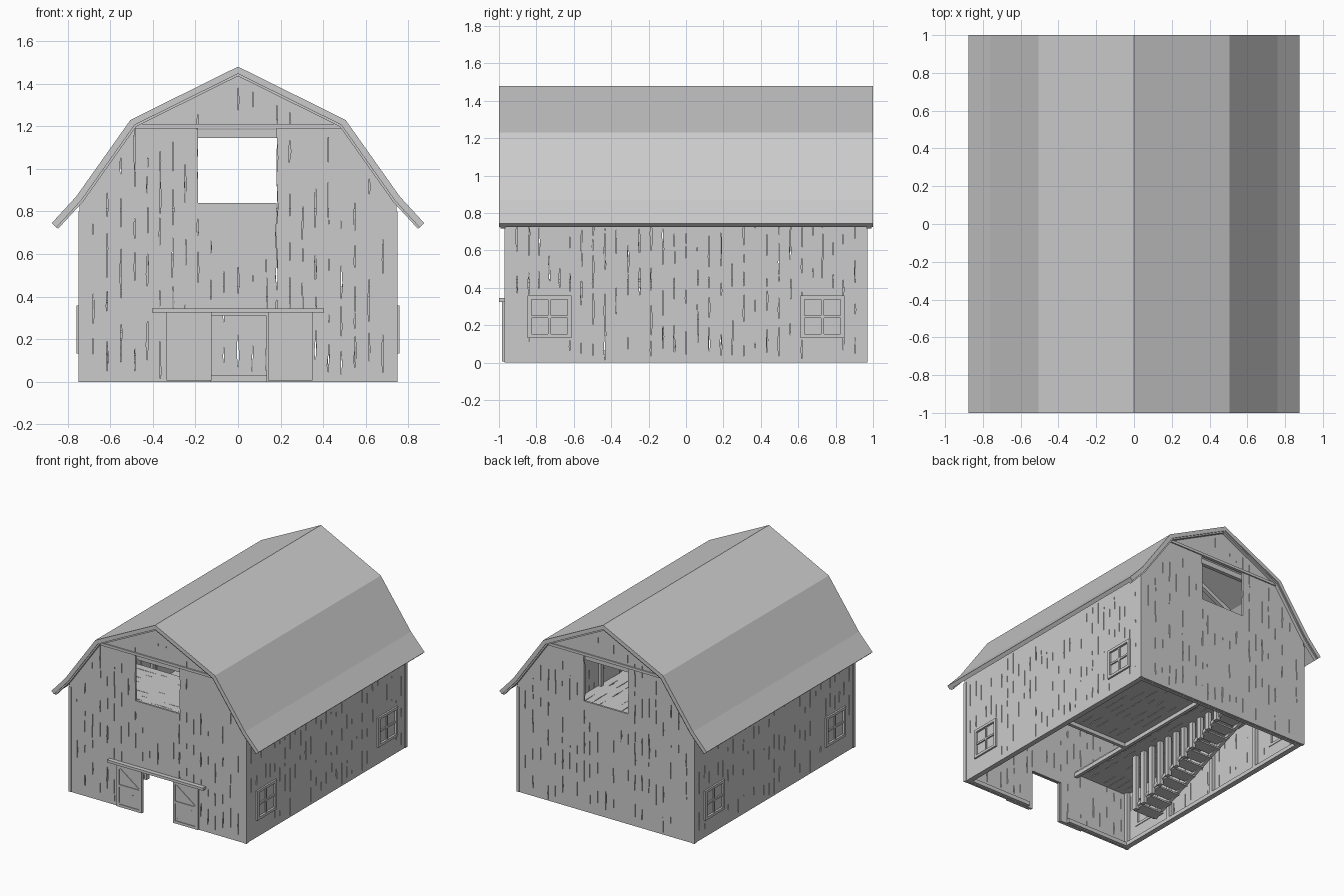
import bpy, bmesh, math, random
from mathutils import Vector

if "Cube" in bpy.data.objects:
    bpy.data.objects.remove(bpy.data.objects["Cube"])
random.seed(4)

PROFILE = [(-.875, .745), (-.76, .87), (-.505, 1.23), (0, 1.48),
           (.505, 1.23), (.76, .87), (.875, .745)]
SILL_Y = .967


def finish(name, bm):
    bmesh.ops.recalc_face_normals(bm, faces=bm.faces)
    me = bpy.data.meshes.new(name)
    bm.to_mesh(me)
    bm.free()
    ob = bpy.data.objects.new(name, me)
    bpy.context.collection.objects.link(ob)
    return ob


def prisms(name, polys, place, a, b):
    """Extrude flat outlines from depth a to depth b."""
    bm = bmesh.new()
    for poly in polys:
        lo = [bm.verts.new(place(u, v, a)) for u, v in poly]
        hi = [bm.verts.new(place(u, v, b)) for u, v in poly]
        bm.faces.new(lo)
        bm.faces.new(hi[::-1])
        for i in range(len(lo)):
            j = (i + 1) % len(lo)
            bm.faces.new((lo[i], lo[j], hi[j], hi[i]))
    return finish(name, bm)


def boxes(name, items):
    """One object from boxes given as x0,x1,y0,y1,z0,z1."""
    bm = bmesh.new()
    for x0, x1, y0, y1, z0, z1 in items:
        for v in bmesh.ops.create_cube(bm, size=1)['verts']:
            v.co = ((x0 + x1) / 2 + v.co.x * (x1 - x0), (y0 + y1) / 2 + v.co.y * (y1 - y0),
                    (z0 + z1) / 2 + v.co.z * (z1 - z0))
    return finish(name, bm)


def beams(name, items, w=.03):
    """Square timbers between pairs of points."""
    bm = bmesh.new()
    for p, q in items:
        p, q = Vector(p), Vector(q)
        m = (q - p).to_track_quat('Z', 'Y').to_matrix()
        for v in bmesh.ops.create_cube(bm, size=1)['verts']:
            v.co = (p + q) / 2 + m @ Vector((v.co.x * w, v.co.y * w, v.co.z * (q - p).length))
    return finish(name, bm)


def offset(pts, d):
    """Shift the roof line inward by d with mitred corners."""
    pts = [Vector(p) for p in pts]
    nor = []
    for p, q in zip(pts, pts[1:]):
        t = (q - p).normalized()
        nor.append(Vector((t.y, -t.x)))
    out = []
    for i, p in enumerate(pts):
        n0, n1 = nor[max(i - 1, 0)], nor[min(i, len(nor) - 1)]
        m = (n0 + n1).normalized()
        out.append(tuple(p + m * d / m.dot(n0)))
    return out


UNDER = offset(PROFILE, .03)


def roof_z(x):
    for (x0, z0), (x1, z1) in zip(UNDER, UNDER[1:]):
        if x0 <= x <= x1:
            return z0 + (z1 - z0) * (x - x0) / (x1 - x0)


def plank(u0, u1, v0, top0, top1):
    """A board outline with random worn splits down both edges."""
    def edge(u, s, top):
        pts, v = [(u, v0)], v0 + random.uniform(.0, .1)
        while True:
            ln = random.uniform(.07, .2)
            if v + ln > top - .01:
                break
            if random.random() < .65:
                d = random.uniform(.002, .006) * s
                pts += [(u, v + .001), (u + d, v + ln * .4), (u + d * .7, v + ln * .7), (u, v + ln)]
            v += ln + random.uniform(.03, .16)
        return pts + [(u, top)]
    return edge(u0, 1, top0) + edge(u1, -1, top1)[::-1]


def board_wall(name, cuts, top, holes, place, a, b):
    """Vertical boards between cuts; holes are u0,u1,v0,v1."""
    polys = []
    for c0, c1 in zip(cuts, cuts[1:]):
        n = max(1, round((c1 - c0) / .062))
        for i in range(n):
            u0, u1 = c0 + (c1 - c0) * i / n, c0 + (c1 - c0) * (i + 1) / n
            mid, v = (u0 + u1) / 2, 0
            for h in sorted(holes, key=lambda h: h[2]):
                if h[0] < mid < h[1]:
                    if h[2] > v:
                        polys.append(plank(u0, u1, v, h[2], h[2]))
                    v = h[3]
            polys.append(plank(u0, u1, v, top(u0), top(u1)))
    return prisms(name, polys, place, a, b)


def floor_boards(name, areas, place, a, b):
    """Floor boards side by side along u, running along v."""
    polys = []
    for u0, u1, v0, v1 in areas:
        n = round((u1 - u0) / .06)
        w = (u1 - u0) / n
        polys += [plank(u0 + i * w, u0 + (i + 1) * w, v0, v1, v1) for i in range(n)]
    return prisms(name, polys, place, a, b)


along_y = lambda u, v, d: (u, d, v)
along_x = lambda u, v, d: (d, u, v)

# roof shell
prisms("roof", [PROFILE + UNDER[::-1]], along_y, -1, 1)

# gable walls
cuts = [-.745, UNDER[2][0], -.188, -.13, 0, .135, .182, UNDER[4][0], .745]
hay = (-.188, .182, .84, 1.19)
board_wall("front_wall", cuts, roof_z, [hay, (-.13, .135, 0, .31)], along_y, -SILL_Y, -SILL_Y + .015)
board_wall("back_wall", cuts, roof_z, [hay], along_y, SILL_Y - .015, SILL_Y)

# side walls with window openings
wins = [(-.84, -.62), (.62, .84)]
ycuts = [-SILL_Y, -.84, -.62, .62, .84, SILL_Y]
for side, s in (("left", -1), ("right", 1)):
    board_wall(side + "_wall", ycuts, lambda u: roof_z(.745), [(a, b, .14, .35) for a, b in wins],
               along_x, s * .73, s * .745)
    for k, (a, b) in enumerate(wins):
        x0, x1 = sorted((s * .725, s * .758))
        g0, g1 = sorted((s * .738, s * .742))
        m = (a + b) / 2
        boxes(f"{side}_window_{k}", [
            (x0, x1, a - .008, b + .008, .132, .152), (x0, x1, a - .008, b + .008, .338, .358),
            (x0, x1, a - .008, a + .014, .152, .338), (x0, x1, b - .014, b + .008, .152, .338),
            (x0 + .006, x1 - .006, m - .007, m + .007, .152, .338),
            (x0 + .006, x1 - .006, a + .014, b - .014, .238, .252)])
        boxes(f"{side}_glass_{k}", [(g0, g1, a, b, .14, .35)])

# gable trim: barge boards, cross band
for end, s in (("front", -1), ("back", 1)):
    prisms(end + "_barge_board", [UNDER + offset(UNDER, .01)[::-1]], along_y,
           s * (SILL_Y - .002), s * .992)
    y0, y1 = sorted((s * (SILL_Y - .002), s * .976))
    boxes(end + "_cross_band", [(-.49, .49, y0, y1, 1.19, 1.21)])
boxes("corner_trim", [(*sorted((sx * .73, sx * .75)), *sorted((sy * .945, sy * .97)), 0, .8)
                      for sx in (-1, 1) for sy in (-1, 1)])

# sliding doors on a rail
boxes("door_rail", [(-.405, .405, -1, -.965, .325, .345)])
for side, a, b in (("left", -.335, -.125), ("right", .14, .35)):
    boxes(side + "_door", [(a, b, -.98, -.97, .005, .325)])
    boxes(side + "_door_frame", [
        (a, a + .02, -.985, -.98, .005, .325), (b - .02, b, -.985, -.98, .005, .325),
        (a + .02, b - .02, -.985, -.98, .005, .025), (a + .02, b - .02, -.985, -.98, .3, .325),
        (a + .02, b - .02, -.985, -.98, .155, .175)])
    beams(side + "_door_brace", [((a + .02, -.979, .3), (b - .02, -.979, .175)),
                                 ((a + .02, -.979, .03), (b - .02, -.979, .155))], .01)

# inner frame: sills, studs, rafters and ties
frames = [-.93, -.47, 0, .47, .93]
boxes("sills", [(-.73, -.705, -.95, .95, 0, .03), (.705, .73, -.95, .95, 0, .03),
                (-.705, .705, .925, .95, 0, .03), (-.705, -.18, -.95, -.925, 0, .03),
                (.18, .705, -.95, -.925, 0, .03)])
boxes("studs", [(*sorted((s * .73, s * .705)), y - .015, y + .015, .03, .8)
                for y in frames for s in (-1, 1)])
inner = offset(PROFILE, .045)[1:-1]
beams("rafters", [((p[0], y, p[1]), (q[0], y, q[1])) for y in frames
                  for p, q in zip(inner, inner[1:])])
boxes("tie_beams", [(-.48, .48, y - .015, y + .015, 1.145, 1.185) for y in frames])

# loft floor, leaving the front right bay open, and a raised hay deck at the front window
floor_boards("loft_floor", [(-.26, .73, -.42, .95), (-.73, -.26, -.95, .95)],
             lambda u, v, d: (u, v, d), .43, .447)
boxes("loft_beams", [(-.275, -.25, -.95, .95, .4, .43), (-.26, .73, -.42, -.395, .4, .43)])
floor_boards("hay_deck", [(-.95, -.42, -.73, .73)], lambda u, v, d: (v, u, d), .8, .815)

# stairs along the left wall, with posts up to the loft
N = 12
step = [(-.53 + 1.06 * i / N, .43 * (i + .7) / N) for i in range(N)]
boxes("stair_treads", [(-.63, -.44, y, y + .1, z - .012, z) for y, z in step])
beams("stair_stringers", [((x, -.52, .02), (x, .5, .41)) for x in (-.625, -.445)], .025)
boxes("stair_posts", [(-.445, -.415, y + .02, y + .055, max(z - .05, 0), .43)
                      for y, z in step])
